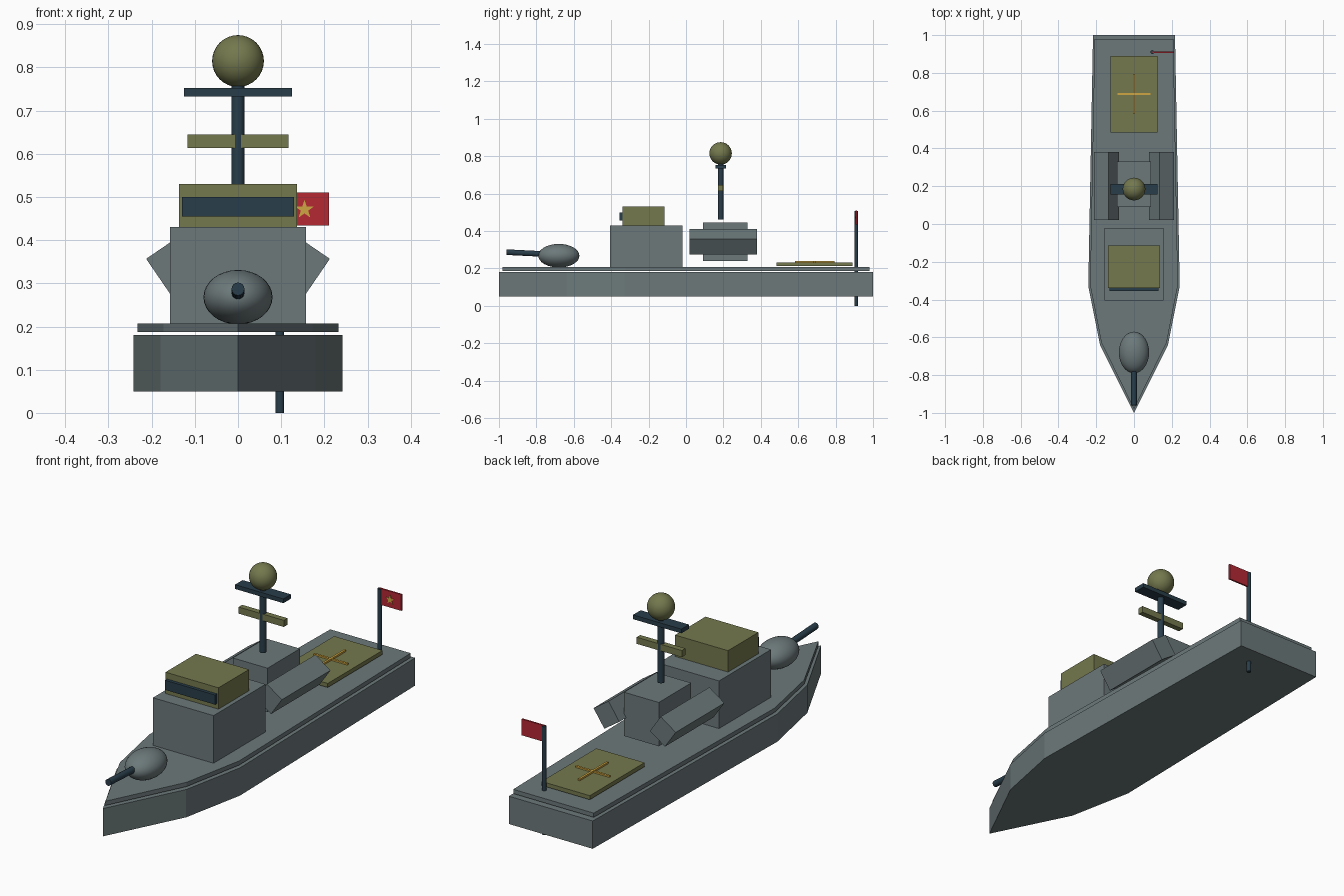
import bpy, bmesh, math
from mathutils import Matrix, Vector

cube = bpy.data.objects.get("Cube")
if cube:
    bpy.data.objects.remove(cube, do_unlink=True)


def material(name, rgb):
    m = bpy.data.materials.new(name)
    m.use_nodes = True
    m.diffuse_color = (*rgb, 1)
    bsdf = next(n for n in m.node_tree.nodes if n.type == "BSDF_PRINCIPLED")
    bsdf.inputs["Base Color"].default_value = (*rgb, 1)
    return m


GREY = material("hull grey", (0.15, 0.19, 0.195))
OLIVE = material("olive green", (0.175, 0.19, 0.075))
NAVY = material("dark navy", (0.022, 0.047, 0.068))
RED = material("flag red", (0.46, 0.021, 0.034))
GOLD = material("gold yellow", (0.62, 0.38, 0.055))


def finish(name, bm, mat, smooth=False):
    bmesh.ops.recalc_face_normals(bm, faces=bm.faces)
    mesh = bpy.data.meshes.new(name)
    bm.to_mesh(mesh)
    bm.free()
    mesh.materials.append(mat)
    ob = bpy.data.objects.new(name, mesh)
    bpy.context.collection.objects.link(ob)
    if smooth:
        bpy.ops.object.select_all(action="DESELECT")
        ob.select_set(True)
        bpy.context.view_layer.objects.active = ob
        bpy.ops.object.shade_smooth_by_angle(angle=math.radians(40))
    return ob


def box(name, mat, x, y, z, tilt=0):
    """Box from (low, high) ranges, tilted about its own y axis."""
    bm = bmesh.new()
    size = [b - a for a, b in (x, y, z)]
    mid = [(a + b) / 2 for a, b in (x, y, z)]
    m = Matrix.Translation(mid) @ Matrix.Rotation(tilt, 4, "Y") @ Matrix.Diagonal((*size, 1))
    bmesh.ops.create_cube(bm, size=1, matrix=m)
    return finish(name, bm, mat)


def rod(name, mat, start, end, radius, sides=16):
    bm = bmesh.new()
    a, b = Vector(start), Vector(end)
    turn = (b - a).to_track_quat("Z", "Y").to_matrix().to_4x4()
    bmesh.ops.create_cone(bm, cap_ends=True, segments=sides, radius1=radius, radius2=radius,
                          depth=(b - a).length, matrix=Matrix.Translation((a + b) / 2) @ turn)
    return finish(name, bm, mat, True)


def ball(name, mat, centre, radii):
    bm = bmesh.new()
    bmesh.ops.create_uvsphere(bm, u_segments=32, v_segments=16, radius=1,
                              matrix=Matrix.Translation(centre) @ Matrix.Diagonal((*radii, 1)))
    return finish(name, bm, mat, True)


def prism(name, mat, outline, offset):
    """Extrude a closed outline of 3D points by an offset."""
    bm = bmesh.new()
    face = bm.faces.new([bm.verts.new(p) for p in outline])
    top = bmesh.ops.extrude_face_region(bm, geom=[face])["geom"]
    bmesh.ops.translate(bm, vec=offset, verts=[v for v in top if isinstance(v, bmesh.types.BMVert)])
    return finish(name, bm, mat)


# Hull and deck share one mirrored plan outline
half = [(0.18, -0.64), (0.242, -0.33), (0.217, 1)]
plan = [(0, -1)] + half + [(-x, y) for x, y in reversed(half)]
prism("hull", GREY, [(x, y, 0.05) for x, y in plan], (0, 0, 0.13))
prism("deck", GREY, [(x * 0.96, y * 0.98, 0.187) for x, y in plan], (0, 0, 0.02))

# Gun turret
ball("gun_turret", GREY, (0, -0.68, 0.268), (0.08, 0.11, 0.063))
rod("gun_barrel", NAVY, (0, -0.96, 0.287), (0, -0.68, 0.273), 0.015)

# Bridge
box("bridge_base", GREY, (-0.157, 0.157), (-0.405, -0.02), (0.205, 0.43))
box("bridge_cabin", OLIVE, (-0.137, 0.137), (-0.34, -0.115), (0.43, 0.53))
box("bridge_window", NAVY, (-0.13, 0.13), (-0.355, -0.335), (0.455, 0.5))

# Midship block with a tilted launcher on each side
box("midship_block", GREY, (-0.09, 0.09), (0.09, 0.33), (0.24, 0.445))
for side, s in (("left", 1), ("right", -1)):
    x = s * 0.146
    box(side + "_launcher", GREY, (x - 0.047, x + 0.047), (0.02, 0.38), (0.293, 0.392), s * 0.6)

# Mast with radar
MY = 0.185
rod("mast", NAVY, (0, MY, 0.462), (0, MY, 0.765), 0.015)
box("upper_radar_bar", NAVY, (-0.125, 0.125), (MY - 0.028, MY + 0.028), (0.733, 0.753))
box("lower_radar_bar", OLIVE, (-0.117, 0.117), (MY - 0.0133, MY + 0.0133), (0.614, 0.645))
ball("radar_dome", OLIVE, (0, MY, 0.815), (0.06, 0.06, 0.06))

# Landing pad with its cross
box("landing_pad", OLIVE, (-0.125, 0.125), (0.485, 0.89), (0.213, 0.232))
box("pad_cross_long", GOLD, (-0.005, 0.005), (0.582, 0.793), (0.231, 0.24))
box("pad_cross_wide", GOLD, (-0.088, 0.088), (0.683, 0.693), (0.231, 0.239))

# Stern flag
FX, FY = 0.097, 0.91
rod("flag_pole", NAVY, (FX, FY, 0), (FX, FY, 0.507), 0.01)
box("flag", RED, (FX, 0.211), (FY - 0.004, FY + 0.004), (0.434, 0.51))
star = []
for i in range(10):
    r = 0.009 if i % 2 else 0.023
    a = math.pi / 2 + i * math.pi / 5
    star.append((0.154 + r * math.cos(a), FY - 0.003, 0.471 + r * math.sin(a)))
prism("flag_star", GOLD, star, (0, -0.003, 0))
